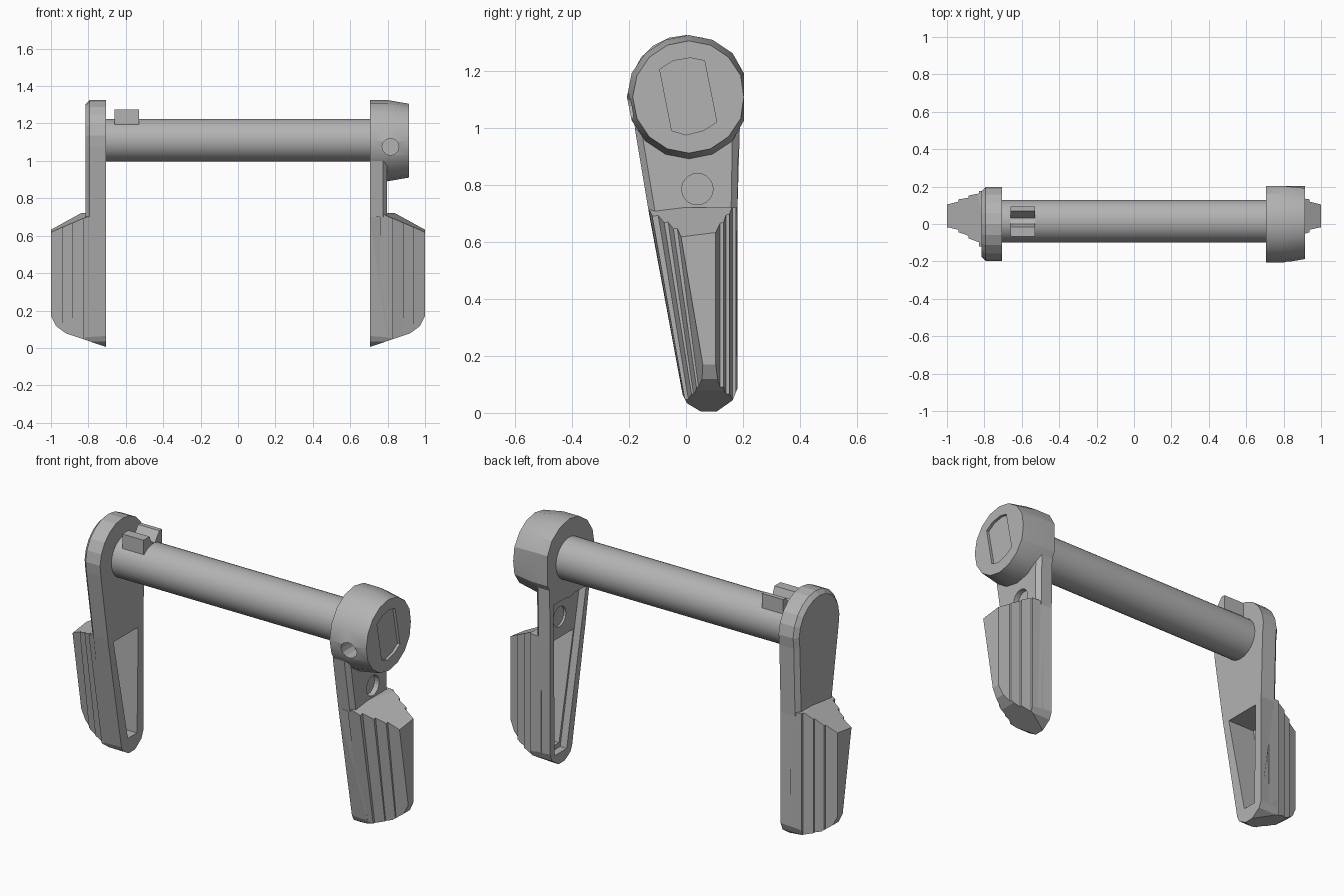
import bpy, bmesh, math
from mathutils import Vector

cube = bpy.data.objects.get("Cube")
if cube:
    bpy.data.objects.remove(cube, do_unlink=True)

steel = bpy.data.materials.new("plain grey")
steel.use_nodes = True
GREY = (0.45, 0.45, 0.45, 1)
steel.diffuse_color = GREY
steel.node_tree.nodes["Principled BSDF"].inputs["Base Color"].default_value = GREY


def finish(name, bm, side=1):
    """Turn a bmesh into an object, mirrored across x when side is -1."""
    for v in bm.verts:
        v.co.x *= side
    bmesh.ops.recalc_face_normals(bm, faces=bm.faces)
    me = bpy.data.meshes.new(name)
    bm.to_mesh(me)
    bm.free()
    me.materials.append(steel)
    ob = bpy.data.objects.new(name, me)
    bpy.context.collection.objects.link(ob)
    return ob


def loft(rings):
    """Closed solid through matching rings of points."""
    bm = bmesh.new()
    loops = [[bm.verts.new(p) for p in r] for r in rings]
    n = len(loops[0])
    for a, b in zip(loops, loops[1:]):
        for i in range(n):
            j = (i + 1) % n
            bm.faces.new((a[i], a[j], b[j], b[i]))
    bm.faces.new(loops[0])
    bm.faces.new(loops[-1])
    bmesh.ops.recalc_face_normals(bm, faces=bm.faces)
    return bm


def prism(pts, x0, x1):
    """Extrude a (y, z) outline along x."""
    return loft([[(x, y, z) for y, z in pts] for x in (x0, x1)])


def arc(cy, cz, r, a0, a1, n):
    steps = [math.radians(a0 + (a1 - a0) * i / n) for i in range(n + 1)]
    return [(cy + r * math.cos(a), cz + r * math.sin(a)) for a in steps]


def circle(cy, cz, r, n):
    return arc(cy, cz, r, 0, 360, n)[:-1]


def slice_off(bm, point, normal):
    """Remove everything on the normal side of a plane and cap the cut."""
    bmesh.ops.bisect_plane(bm, geom=bm.verts[:] + bm.edges[:] + bm.faces[:], dist=1e-5,
                           plane_co=point, plane_no=Vector(normal), clear_outer=True)
    bmesh.ops.holes_fill(bm, edges=[e for e in bm.edges if e.is_boundary], sides=0)


def carve(ob, *cutters):
    """Subtract cutters, bake the result and drop the cutters."""
    for c in cutters:
        c.hide_render = True
        mod = ob.modifiers.new("cut", "BOOLEAN")
        mod.operation, mod.object, mod.solver = "DIFFERENCE", c, "EXACT"
    bpy.context.view_layer.update()
    deps = bpy.context.evaluated_depsgraph_get()
    me = bpy.data.meshes.new_from_object(ob.evaluated_get(deps))
    ob.modifiers.clear()
    ob.data = me
    for c in cutters:
        bpy.data.objects.remove(c, do_unlink=True)


def smooth(ob, angle=25):
    bpy.ops.object.select_all(action="DESELECT")
    ob.select_set(True)
    bpy.context.view_layer.objects.active = ob
    bpy.ops.object.shade_smooth_by_angle(angle=math.radians(angle))


def trim_tip(bm):
    """Slanted, rounded lower end shared by the plate and the grip."""
    slice_off(bm, (0.705, 0, 0.005), (0.34, 0, -1))
    slice_off(bm, (0.93, 0, 0.085), (0.75, 0, -1))
    slice_off(bm, (0.98, 0, 0.13), (1, 0, -0.5))
    # Rear and front corners, two facets each
    slice_off(bm, (0, 0.18, 0.085), (0, 1, -0.4))
    slice_off(bm, (0, 0.165, 0.045), (0, 0.7, -1))
    slice_off(bm, (0, -0.01, 0.06), (0, -1, -0.5))
    slice_off(bm, (0, 0.01, 0.03), (0, -0.6, -1))


# Lever outlines: slanted front edge, upright rear edge
LOWER = [(-0.13, 0.7), (0.0, 0.0), (0.18, 0.0), (0.18, 0.7)]
TALL = LOWER + arc(0, 1.127, 0.198, -15, 195, 12)
NECK = LOWER + [(0.185, 1.0), (-0.18, 1.0)]


def make_plate(name, outline, outer, side):
    bm = prism(outline, 0.705, outer)
    rim = [e for e in bm.edges if all(v.co.x > outer - 0.001 and v.co.z > 0.69 for v in e.verts)]
    bmesh.ops.bevel(bm, geom=rim, offset=0.022, segments=1, affect="EDGES")
    trim_tip(bm)
    return finish(name, bm, side)


# Grip treads: x, front y at top, front y at the tip, rear y
TREADS = [(0.76, -0.132, 0.001, 0.179), (0.83, -0.124, 0.004, 0.175),
          (0.83, -0.102, 0.016, 0.163), (0.885, -0.085, 0.03, 0.152),
          (0.885, -0.07, 0.036, 0.14), (0.937, -0.055, 0.05, 0.132),
          (0.937, -0.04, 0.056, 0.12), (1.0, -0.035, 0.088, 0.104)]


def make_grip(name, side):
    rear = [(x, b) for x, t, f, b in reversed(TREADS)]
    bottom = [(x, f, 0) for x, t, f, b in TREADS] + [(x, b, 0) for x, b in rear]
    top = [(x, t, 0.72) for x, t, f, b in TREADS] + [(x, b, 0.72) for x, b in rear]
    bm = loft([bottom, top])
    slice_off(bm, (1.0, -0.02, 0.617), (0.4, -0.1, 0.8))
    trim_tip(bm)
    carve(finish(name, bm, side),
          finish("shallow_cutter", prism(POCKET + [(0.15, 0.68), (-0.09, 0.68)], 0.65, 0.77), side),
          finish("deep_cutter", prism(DEEP, 0.65, 0.87), side))


# Hollow inside face: shared lower outline and a deeper slot within the grip
POCKET = [(0.035, 0.065), (0.14, 0.065)]
DEEP = [(-0.08, 0.67), (0.045, 0.09), (0.125, 0.09), (0.135, 0.67)]


def hollow_plate(plate, upper, floor, side):
    carve(plate, finish("hollow_cutter", prism(POCKET + upper, 0.65, floor), side))
    carve(plate, finish("deep_cutter", prism(DEEP, 0.65, 0.87), side))


# Far lever, hollow up to the rounded top
right_plate = make_plate("right_lever_plate", TALL, 0.815, -1)
hollow_plate(right_plate, arc(0, 1.127, 0.162, -10, 190, 12), 0.77, -1)
make_grip("right_grip", -1)

# Near lever with a thin neck dimpled from both faces
left_plate = make_plate("left_lever_plate", NECK, 0.797, 1)
hollow_plate(left_plate, [(0.15, 0.9), (-0.135, 0.9)], 0.745, 1)
for x0, x1 in ((0.6, 0.758), (0.768, 0.95)):
    carve(left_plate, finish("hole_cutter", prism(circle(0.04, 0.785, 0.055, 20), x0, x1)))
make_grip("left_grip", 1)

# Hub with tapered rim, flat rear, front pin hole and slanted face recess
hub = finish("hub", loft([[(x, min(y, 0.203), z) for y, z in circle(0.01, 1.108, r, 16)]
                          for x, r in ((0.705, 0.217), (0.8, 0.217), (0.915, 0.197))]))
recess = [(-0.092, 1.205), (-0.05, 0.99), (0.0, 0.975), (0.06, 0.99), (0.108, 1.02),
          (0.065, 1.235), (0.015, 1.245), (-0.045, 1.235)]
pin = loft([[(0.815 + u, y, 1.075 + v) for u, v in circle(0, 0, 0.045, 12)]
            for y in (-0.3, -0.1)])
carve(hub, finish("recess_cutter", prism(recess, 0.9, 1.0)), finish("pin_cutter", pin))
smooth(hub)

# Shaft
smooth(finish("shaft", prism(circle(0.015, 1.111, 0.114, 40), -0.775, 0.75)))

# Notched tab on the shaft
TAB = [(-0.068, 1.195), (-0.068, 1.275), (-0.015, 1.275), (0.0, 1.235), (0.03, 1.222),
       (0.07, 1.275), (0.094, 1.275), (0.094, 1.195), (0.06, 1.19), (-0.03, 1.19)]
finish("shaft_tab", prism(TAB, -0.66, -0.53))
